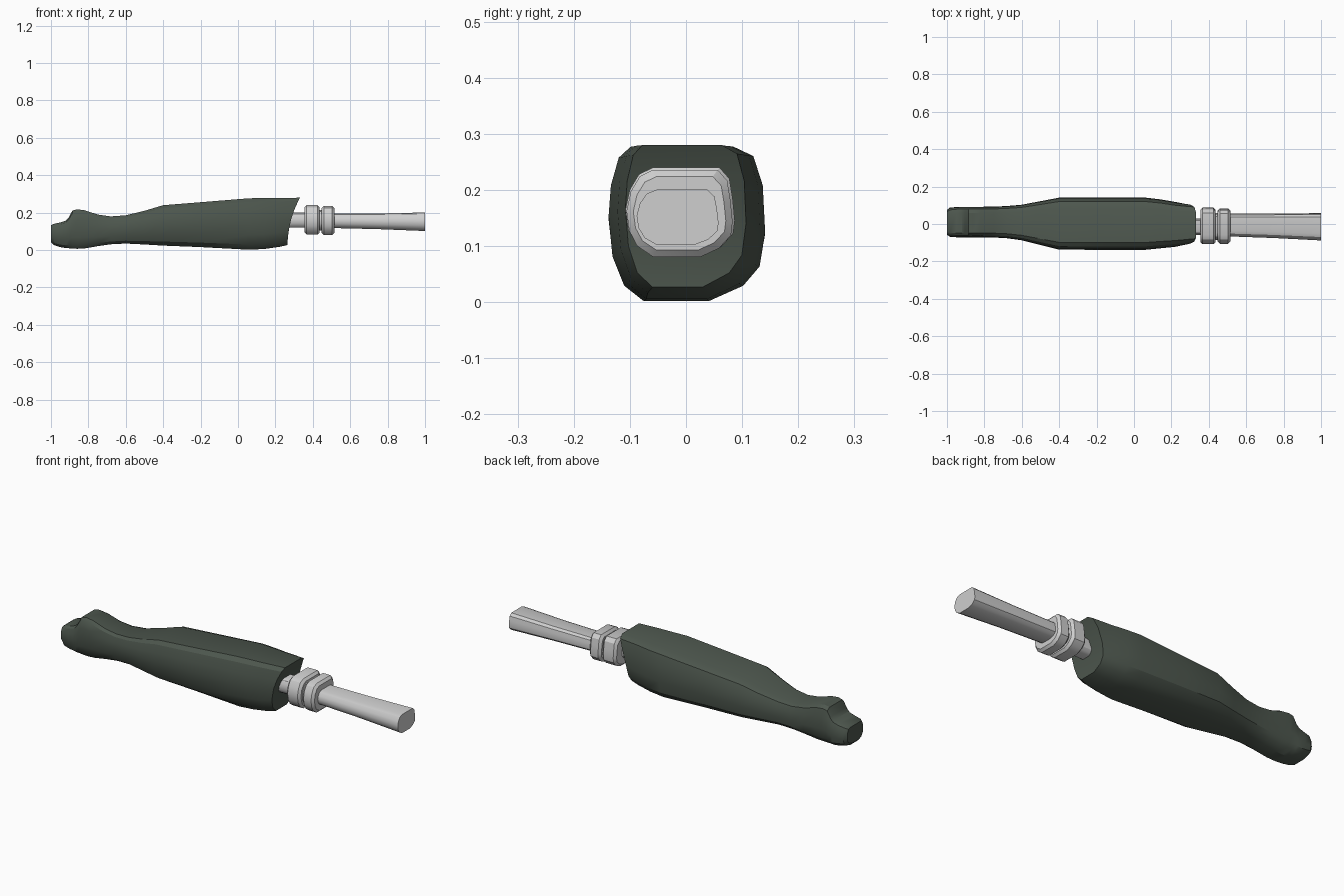
import bpy, bmesh, math

if "Cube" in bpy.data.objects:
    bpy.data.objects.remove(bpy.data.objects["Cube"])


def material(name, color):
    m = bpy.data.materials.new(name)
    m.diffuse_color = (*color, 1)
    m.use_nodes = True
    m.node_tree.nodes["Principled BSDF"].inputs["Base Color"].default_value = m.diffuse_color
    return m


GREEN = material("dark green grip", (0.075, 0.095, 0.076))
METAL = material("pale steel", (0.62, 0.62, 0.62))

# Unit cross-sections: left side and right side, each from bottom to top
GRIP = ([(-.55, -1), (-.8, -.8), (-.95, -.42), (-1, .1), (-.97, .5), (-.87, .86), (-.72, 1)],
        [(.28, -1), (.72, -.8), (.93, -.55), (1, -.1), (.97, .5), (.85, .88), (.6, 1)])
ROD = ([(-.5, -1), (-.8, -.75), (-.95, -.4), (-1, .05), (-.92, .5), (-.75, .85), (-.5, 1)],
       [(.4, -1), (.75, -.8), (.97, -.5), (1, -.2), (.96, .3), (.9, .75), (.72, 1)])


def loft(name, section, rings, mat, end_shift=None):
    """rings: (x, y low, y high, z low, z high); end_shift bends the last ring by height."""
    left, right = section
    n = len(left)
    loop = left + right[::-1]
    bm = bmesh.new()
    rows = []
    for i, (x, y0, y1, z0, z1) in enumerate(rings):
        row = []
        for u, v in loop:
            y = (y0 + y1) / 2 + u * (y1 - y0) / 2
            z = (z0 + z1) / 2 + v * (z1 - z0) / 2
            last = end_shift and i == len(rings) - 1
            row.append(bm.verts.new((x + (end_shift(z) if last else 0), y, z)))
        rows.append(row)
    k = 2 * n
    for a, b in zip(rows, rows[1:]):
        for j in range(k):
            bm.faces.new((a[j], a[(j + 1) % k], b[(j + 1) % k], b[j]))
    # caps are strips of quads running from left to right
    for row in (rows[0], rows[-1]):
        for j in range(n - 1):
            bm.faces.new((row[j], row[j + 1], row[k - 2 - j], row[k - 1 - j]))
    bmesh.ops.recalc_face_normals(bm, faces=bm.faces)
    me = bpy.data.meshes.new(name)
    bm.to_mesh(me)
    bm.free()
    me.materials.append(mat)
    ob = bpy.data.objects.new(name, me)
    bpy.context.collection.objects.link(ob)
    bpy.context.view_layer.objects.active = ob
    ob.select_set(True)
    bpy.ops.object.shade_smooth_by_angle(angle=math.radians(30))
    ob.select_set(False)
    return ob


# Grip body, from the stepped nose to the slanted open end
loft("grip_body", GRIP, [
    (-1.0, -.058, .075, .042, .132),
    (-.985, -.068, .087, .027, .14),
    (-.95, -.071, .091, .016, .148),
    (-.92, -.071, .092, .011, .158),
    (-.905, -.071, .092, .01, .175),
    (-.885, -.071, .092, .008, .212),
    (-.86, -.071, .092, .007, .218),
    (-.82, -.071, .092, .009, .213),
    (-.75, -.072, .093, .021, .19),
    (-.68, -.076, .096, .031, .18),
    (-.6, -.087, .103, .035, .186),
    (-.5, -.112, .122, .03, .21),
    (-.4, -.137, .141, .024, .24),
    (-.2, -.138, .141, .016, .256),
    (.06, -.138, .141, .002, .277),
    (.14, -.13, .132, .006, .278),
    (.22, -.122, .118, .017, .279),
    (.265, -.108, .107, .027, .28),
], GREEN, end_shift=lambda z: 1.05 * max(0, z - .03) ** 2)

# Metal stem coming out of the grip, and the neck between the collars
loft("stem", ROD, [(.22, -.06, .03, .12, .2), (.37, -.06, .03, .12, .2)], METAL)
loft("collar_neck", ROD, [(.42, -.085, .06, .105, .215),
                          (.46, -.085, .06, .105, .215)], METAL)


# Two chamfered collars
def collar(name, x0, x1, y0, y1, z0, z1, c=.012):
    loft(name, ROD, [(x0, y0 + c, y1 - c, z0 + c, z1 - c),
                     (x0 + c, y0, y1, z0, z1),
                     (x1 - c, y0, y1, z0, z1),
                     (x1, y0 + c, y1 - c, z0 + c, z1 - c)], METAL)


collar("collar_inner", .355, .437, -.108, .087, .083, .24)
collar("collar_outer", .447, .515, -.106, .083, .081, .236)

# Slightly flaring rod
loft("rod", ROD, [(.5, -.066, .055, .118, .195),
                  (.75, -.075, .056, .112, .196),
                  (1.0, -.088, .058, .102, .201)], METAL)
